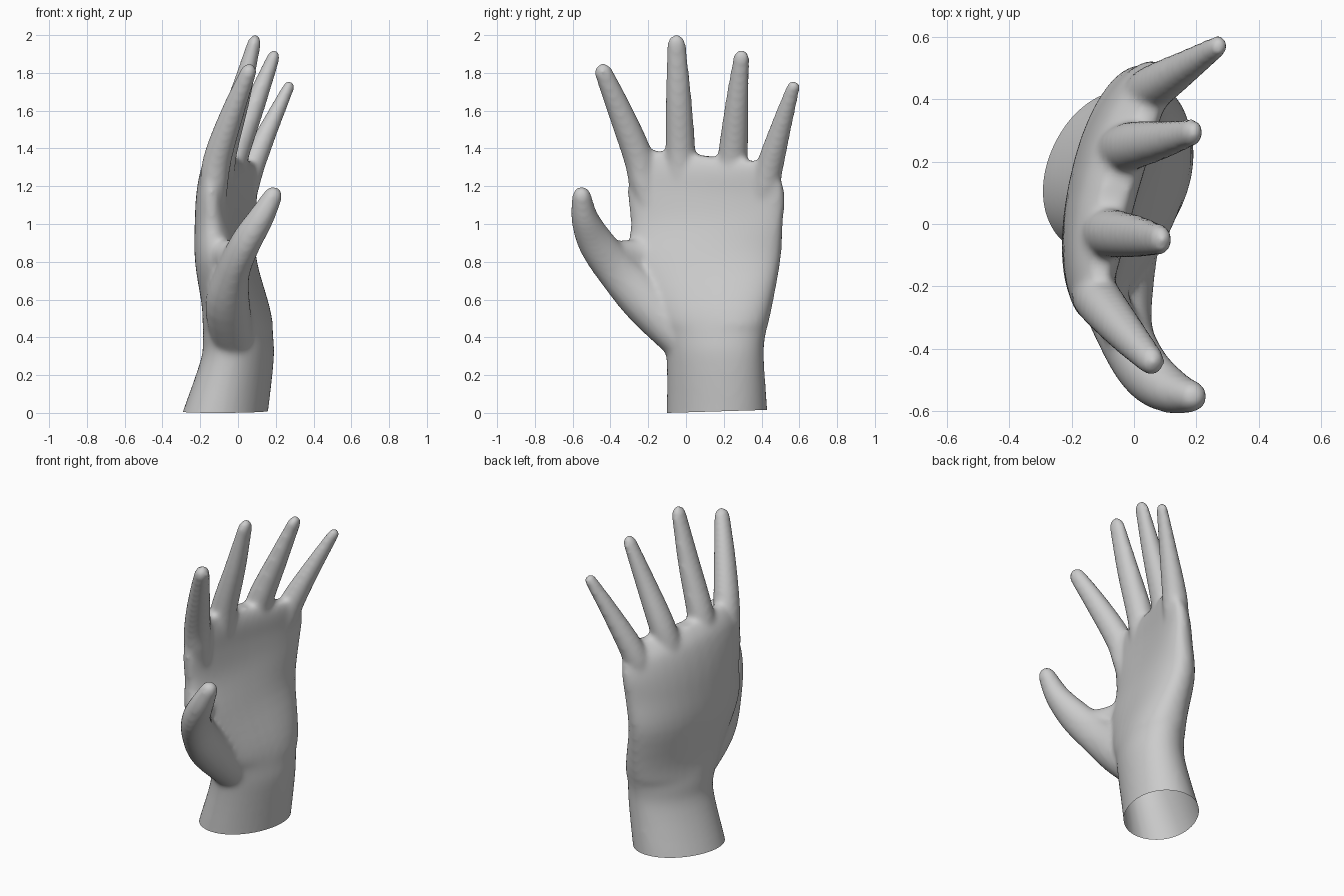
import bpy, bmesh, math
from mathutils import Vector

if "Cube" in bpy.data.objects:
    bpy.data.objects.remove(bpy.data.objects["Cube"])

bm = bmesh.new()


def skin(rings):
    """Join rings of points into a closed tube with capped ends."""
    vs = [[bm.verts.new(p) for p in r] for r in rings]
    n = len(vs[0])
    faces = [bm.faces.new(vs[0]), bm.faces.new(vs[-1])]
    for a, b in zip(vs, vs[1:]):
        for i in range(n):
            j = (i + 1) % n
            faces.append(bm.faces.new((a[i], a[j], b[j], b[i])))
    bmesh.ops.recalc_face_normals(bm, faces=faces)


def dense(rows, k=4):
    """Smoothly interpolate between rows of section values."""
    out = []
    for i in range(len(rows) - 1):
        p1, p2 = rows[i], rows[i + 1]
        p0, p3 = rows[max(i - 1, 0)], rows[min(i + 2, len(rows) - 1)]
        for s in range(k):
            t = s / k
            out.append(tuple(
                b + .5 * t * (c - a + t * (2*a - 5*b + 4*c - d + t * (3*(b - c) + d - a)))
                for a, b, c, d in zip(p0, p1, p2, p3)))
    return out + [rows[-1]]


def palm_ring(z, cx, cy, ht, hw, tilt, bend, slope, n=36):
    """Flat rounded section; tilt turns it, bend arches it, slope lowers one end."""
    t = math.radians(tilt)
    e = 0.97 if z < 0.45 else 0.88
    out = []
    for i in range(n):
        a = 2 * math.pi * i / n
        c, s = math.cos(a), math.sin(a)
        w = hw * math.copysign(abs(s) ** e, s)
        u = ht * math.copysign(abs(c) ** e, c) + bend * ((w / hw) ** 2 - 0.5)
        out.append((cx + u * math.cos(t) + w * math.sin(t),
                    cy - u * math.sin(t) + w * math.cos(t), z + slope * w))
    return out


def digit(path, n=16):
    """Tapered tube through (x, y, z, radius, flatness) points with a round tip."""
    pts = [(Vector(p[:3]), p[3], p[4]) for p in dense(path)]
    rings = []

    def ring(c, d, r, f):
        u = d.cross(Vector((1, 0, 0))).normalized()
        v = d.cross(u) * f
        rings.append([c + r * (u * math.cos(2 * math.pi * i / n) +
                               v * math.sin(2 * math.pi * i / n)) for i in range(n)])

    for i, (c, r, f) in enumerate(pts):
        d = (pts[min(i + 1, len(pts) - 1)][0] - pts[max(i - 1, 0)][0]).normalized()
        ring(c, d, r, f)
    for a in (25, 50, 70, 84):
        a = math.radians(a)
        ring(c + d * r * math.sin(a), d, r * math.cos(a), f)
    skin(rings)


# wrist and palm
skin([palm_ring(*s) for s in dense((
    (-0.10, -0.09, 0.165, 0.222, 0.278, 25, 0, 0),
    (0.00, -0.068, 0.165, 0.212, 0.276, 25, 0, 0),
    (0.28, -0.004, 0.155, 0.180, 0.266, 20, 0, 0),
    (0.40, 0.0, 0.145, 0.172, 0.282, 18, 0, 0),
    (0.55, -0.01, 0.128, 0.160, 0.332, 14, 0, 0),
    (0.80, -0.06, 0.100, 0.140, 0.408, 11, .02, 0),
    (1.00, -0.068, 0.115, 0.116, 0.414, 14, .04, 0),
    (1.15, -0.064, 0.113, 0.102, 0.430, 15, .05, -.03),
    (1.26, -0.052, 0.112, 0.090, 0.415, 16, .05, -.07),
    (1.32, -0.042, 0.106, 0.070, 0.375, 17, .05, -.09),
    (1.36, -0.035, 0.100, 0.042, 0.330, 17, .05, -.10)))])

# index, middle, ring and little finger
digit([(-.12, -.16, 1.00, .050, 1), (-.127, -.22, 1.20, .074, 1), (-.105, -.255, 1.36, .080, .95),
       (-.025, -.35, 1.60, .067, .92), (.055, -.438, 1.804, .049, .9)])
digit([(-.12, -.02, 1.05, .055, 1), (-.105, -.03, 1.22, .078, 1), (-.075, -.03, 1.40, .080, .95),
       (.01, -.04, 1.68, .069, .85), (.085, -.05, 1.955, .050, .75)])
digit([(-.09, .20, 1.05, .055, 1), (-.055, .23, 1.22, .074, 1), (-.008, .25, 1.39, .079, .95),
       (.092, .27, 1.64, .063, .9), (.187, .293, 1.88, .045, .8)])
digit([(.01, .37, 1.03, .045, 1), (.035, .415, 1.18, .072, 1), (.075, .445, 1.31, .073, .95),
       (.17, .505, 1.52, .056, .9), (.268, .568, 1.724, .038, .85)])

# thumb and the web beside it
digit([(-.02, .03, .34, .11, 1), (-.055, -.195, .575, .130, .92), (-.025, -.36, .75, .112, .8),
       (.04, -.475, .90, .098, .83), (.12, -.535, 1.03, .074, .95), (.185, -.552, 1.148, .052, 1)])
digit([(-.10, -.16, .84, .09, .8), (-.07, -.28, .835, .085, .8), (.0, -.39, .83, .08, .8)])

mesh = bpy.data.meshes.new("hand")
bm.to_mesh(mesh)
bm.free()
hand = bpy.data.objects.new("hand", mesh)
bpy.context.collection.objects.link(hand)

# blend the parts into one skin
rm = hand.modifiers.new("merge", 'REMESH')
rm.mode = 'VOXEL'
rm.voxel_size = 0.014
sm = hand.modifiers.new("soften", 'SMOOTH')
sm.factor = 0.5
sm.iterations = 14
deps = bpy.context.evaluated_depsgraph_get()
skin_mesh = bpy.data.meshes.new_from_object(hand.evaluated_get(deps))
hand.modifiers.clear()

# open wrist cut
bm = bmesh.new()
bm.from_mesh(skin_mesh)
bmesh.ops.bisect_plane(bm, geom=bm.verts[:] + bm.edges[:] + bm.faces[:],
                       plane_co=(0, -0.1, 0), plane_no=Vector((0, -0.03, 1)).normalized(),
                       clear_inner=True)
for f in bm.faces:
    f.smooth = True
bm.to_mesh(skin_mesh)
bm.free()
hand.data = skin_mesh
